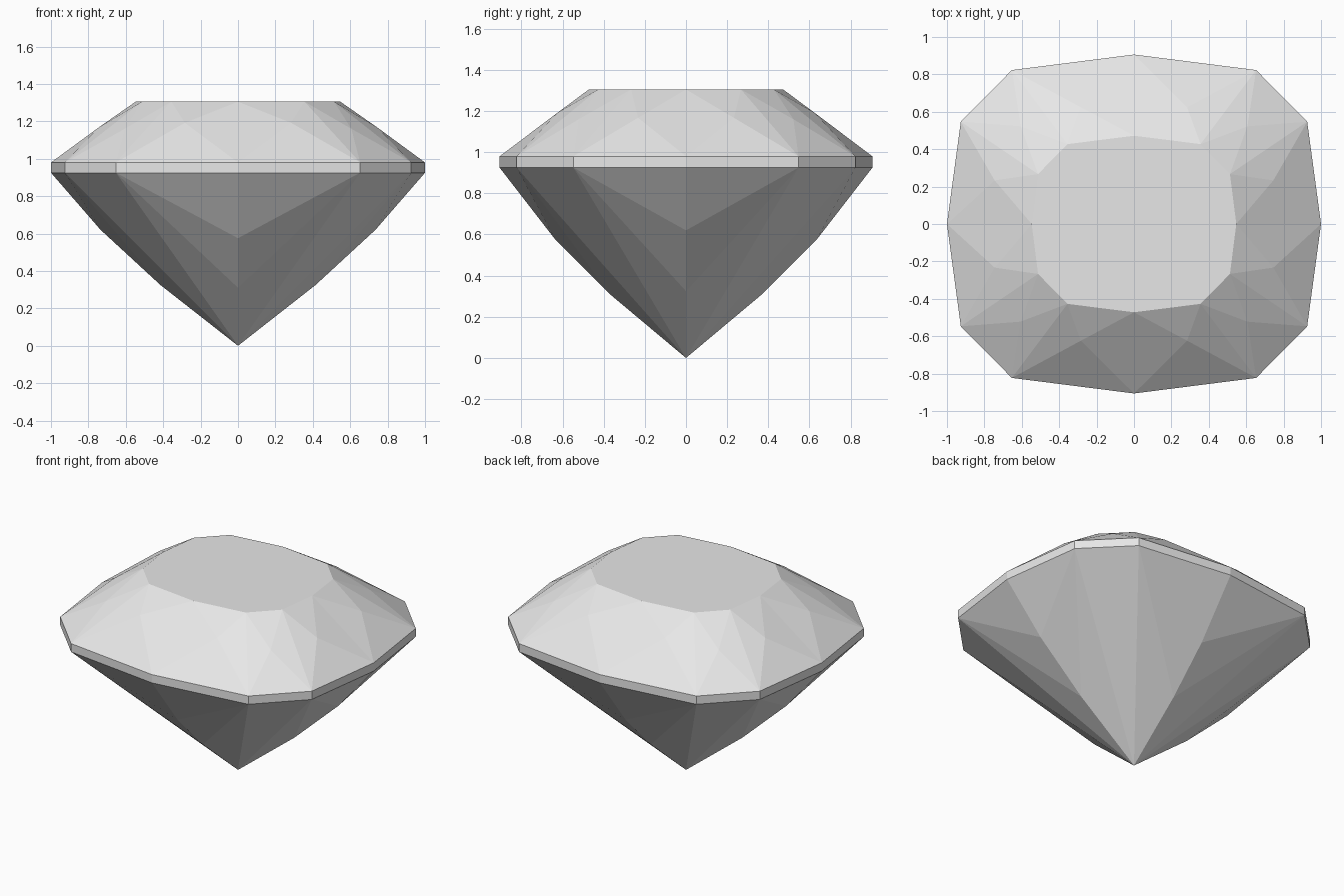
import bpy, bmesh

cube = bpy.data.objects.get("Cube")
if cube:
    bpy.data.objects.remove(cube)

GIRDLE_LOW, GIRDLE_TOP, TABLE_Z = 0.925, 0.98, 1.305

mat = bpy.data.materials.new("pale_grey")
mat.use_nodes = True
grey = (0.8, 0.8, 0.8, 1.0)
mat.diffuse_color = grey
mat.node_tree.nodes["Principled BSDF"].inputs["Base Color"].default_value = grey

bm = bmesh.new()


def ring(side, near_side, near_front, front):
    """Twelve corners in order, mirrored from one quarter outline."""
    quarter = [side, near_side, near_front, front]
    half = quarter + [(-x, y, z) for x, y, z in quarter[2::-1]]
    full = half + [(x, -y, z) for x, y, z in half[5:0:-1]]
    return [bm.verts.new(p) for p in full]


def outline(z, *points):
    return ring(*[(x, y, z) for x, y in points])


girdle_outline = [(1, 0), (0.926, 0.547), (0.653, 0.823), (0, 0.906)]
low = outline(GIRDLE_LOW, *girdle_outline)
top = outline(GIRDLE_TOP, *girdle_outline)
table = outline(TABLE_Z, (0.547, 0), (0.513, 0.267), (0.356, 0.427), (0, 0.472))

# Tips of the star facets, one between each pair of neighbouring corners
tips = []
tip_quarter = [(0.745, 0.233, 1.167), (0.606, 0.522, 1.16), (0.284, 0.624, 1.192)]
for sx, sy, points in ((1, 1, tip_quarter), (-1, 1, tip_quarter[::-1]),
                       (-1, -1, tip_quarter), (1, -1, tip_quarter[::-1])):
    tips += [bm.verts.new((sx * x, sy * y, z)) for x, y, z in points]

# Table, crown facets and girdle band
bm.faces.new(table)
for i in range(12):
    j = (i + 1) % 12
    bm.faces.new((table[i], tips[i], table[j]))
    bm.faces.new((top[i], top[j], tips[i]))
    bm.faces.new((table[i], tips[i - 1], top[i]))
    bm.faces.new((table[i], top[i], tips[i]))
    bm.faces.new((low[i], low[j], top[j], top[i]))

# Pavilion: stepped facets on the four sides, plain triangles at the corners
culet = bm.verts.new((0, 0, 0))
side_steps = [(0.735, 0.62), (0.415, 0.325)]
front_steps = [(0.635, 0.575), (0.37, 0.31)]
for i, (dx, dy) in zip((0, 3, 6, 9), ((1, 0), (0, 1), (-1, 0), (0, -1))):
    steps = side_steps if dx else front_steps
    middle = [bm.verts.new((dx * r, dy * r, z)) for r, z in steps]
    chain = [low[i]] + middle + [culet]
    for upper, lower in zip(chain, chain[1:]):
        bm.faces.new((low[i - 1], upper, lower))
        bm.faces.new((upper, low[i + 1], lower))
    bm.faces.new((low[i + 1], low[(i + 2) % 12], culet))

bmesh.ops.recalc_face_normals(bm, faces=bm.faces)
mesh = bpy.data.meshes.new("cut_gem")
bm.to_mesh(mesh)
bm.free()
mesh.materials.append(mat)
gem = bpy.data.objects.new("cut_gem", mesh)
bpy.context.collection.objects.link(gem)
